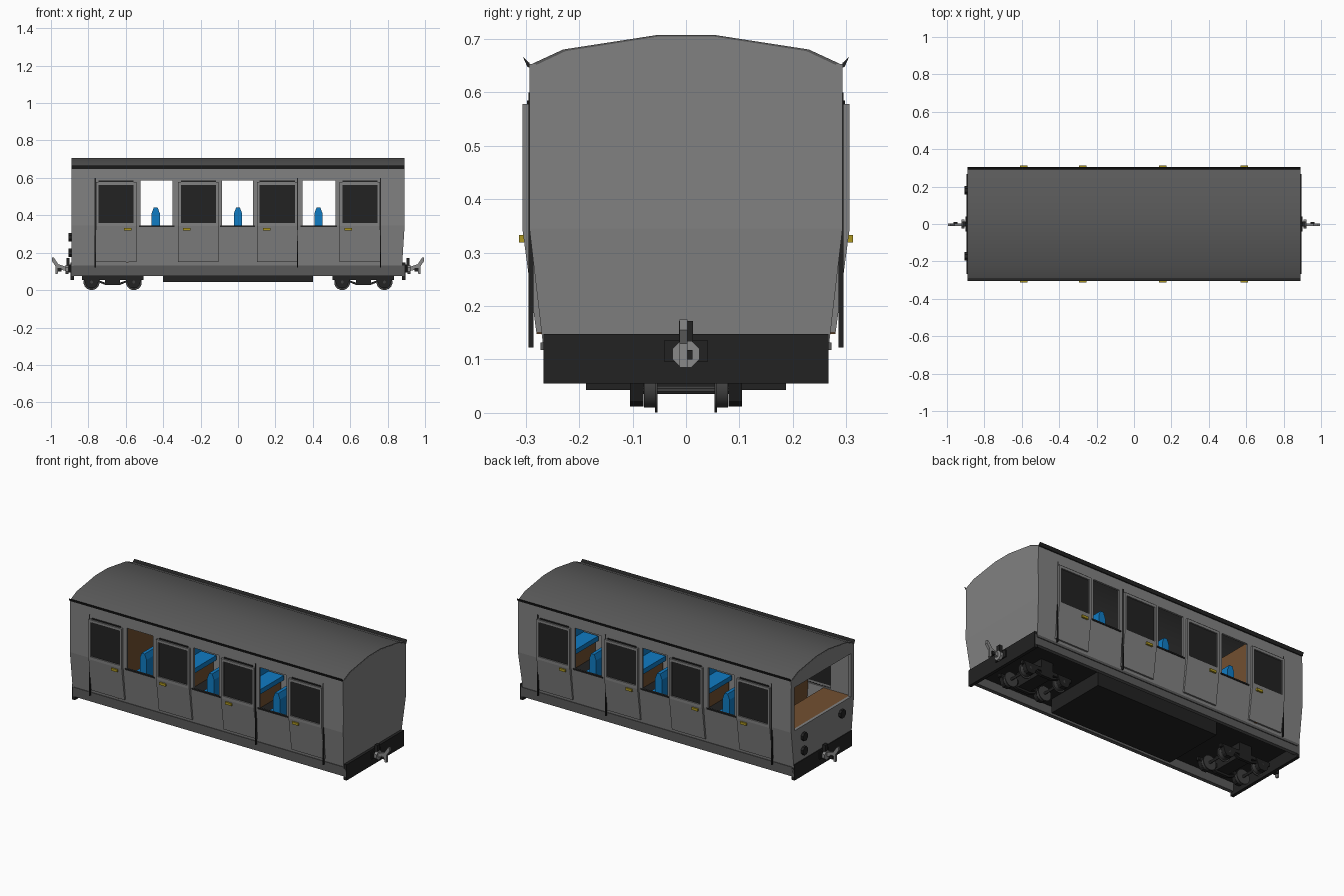
import bpy, bmesh, math

if "Cube" in bpy.data.objects:
    bpy.data.objects.remove(bpy.data.objects["Cube"])

COLOURS = {
    "body grey": (0.22, 0.22, 0.22), "roof grey": (0.10, 0.10, 0.10),
    "black": (0.016, 0.016, 0.016), "seat blue": (0.005, 0.20, 0.55),
    "wood brown": (0.17, 0.08, 0.03), "brass": (0.42, 0.31, 0.015),
    "coupler grey": (0.25, 0.25, 0.25), "wheel grey": (0.05, 0.05, 0.05),
}
mats = {}
for n, c in COLOURS.items():
    mats[n] = bpy.data.materials.new(n)
    mats[n].diffuse_color = (*c, 1)

parts = {}


def prism(part, mat, pts, a0, a1, axis="x"):
    """Extrude a profile along x (pts are y,z) or along y (pts are x,z)."""
    bm = parts.setdefault(part, (bmesh.new(), mat))[0]
    rings = []
    for a in (a0, a1):
        rings.append([bm.verts.new((a, p, z) if axis == "x" else (p, a, z)) for p, z in pts])
    n = len(pts)
    bm.faces.new(rings[0])
    bm.faces.new(rings[1][::-1])
    for i in range(n):
        j = (i + 1) % n
        bm.faces.new((rings[0][i], rings[0][j], rings[1][j], rings[1][i]))


def box(part, mat, x0, x1, y0, y1, z0, z1):
    prism(part, mat, [(y0, z0), (y1, z0), (y1, z1), (y0, z1)], x0, x1)


def disc(part, mat, c, r, a0, a1, axis, n=8):
    pts = [(c[0] + r * math.cos((i + .5) * math.tau / n),
            c[1] + r * math.sin((i + .5) * math.tau / n)) for i in range(n)]
    prism(part, mat, pts, a0, a1, axis)


L = 0.89
G, D, K = "body grey", "roof grey", "black"
SILL, HEAD, EAVE = 0.345, 0.585, 0.653
doors = [-0.652, -0.212, 0.21, 0.652]
windows = [(-0.52, -0.35), (-0.085, 0.08), (0.345, 0.52)]
gaps = sorted(windows + [(d - .094, d + .094) for d in doors])

for s in (-1, 1):
    def prof(*p):
        return [(s * y, z) for y, z in p]

    # side wall: sloping lower panel, pillars between openings, top rail
    prism("side_walls", G, prof((.268, .13), (.293, SILL), (.281, SILL), (.256, .13)), -L, L)
    x = -L
    for g0, g1 in gaps + [(L, L)]:
        prism("side_walls", G, prof((.293, SILL), (.293, HEAD), (.281, HEAD), (.281, SILL)), x, g0)
        x = g1
    prism("side_walls", G, prof((.293, HEAD), (.293, EAVE), (.281, EAVE), (.281, HEAD)), -L, L)
    # rain gutter
    prism("gutters", K, prof((.29, .645), (.297, .648), (.305, .666), (.293, .655)), -L, L)
    # doors with raised window frames, dark blinds and brass handles
    for d in doors:
        prism("doors", G, prof((.28, .15), (.306, .343), (.29, .343), (.266, .15)), d - .108, d + .108)
        for a, b, z0, z1 in ((-.108, -.094, .343, .578), (.094, .108, .343, .578),
                             (-.094, .094, .343, .36), (-.094, .094, .562, .578)):
            prism("doors", G, prof((.29, z0), (.306, z0), (.306, z1), (.29, z1)), d + a, d + b)
        prism("door_windows", K, prof((.29, .345), (.298, .345), (.298, HEAD), (.29, HEAD)),
              d - .094, d + .094)
    for h in (-.59, -.275, .155, .59):
        prism("door_handles", "brass", prof((.29, .319), (.313, .319), (.313, .333), (.29, .333)),
              h - .02, h + .02)
    # window sills and thin door-edge strips
    for a, b in windows:
        prism("window_sills", K, prof((.285, .338), (.297, .338), (.297, .346), (.285, .346)),
              a - .01, b + .01)
    for e in (-.763, .319, .761):
        prism("door_strips", K, prof((.285, .122), (.295, .122), (.295, .60), (.285, .60)),
              e - .003, e + .003)
    # underframe side beams
    prism("side_beams", D, prof((.245, .075), (.267, .075), (.267, .132), (.245, .132)), -L, L)
    prism("side_beams", D, prof((.25, .118), (.272, .118), (.272, .132), (.25, .132)), -L + .01, L - .01)

# roof shell
arc = [(-.295, .650), (-.23, .68), (-.055, .707), (.055, .707), (.23, .68), (.295, .650)]
inner = [(y * .96, z - .012) for y, z in arc[::-1]]
prism("roof", D, arc + inner, -L, L)

# solid end wall and driving end wall with a wide window
gable = [(y * .98, z - .003) for y, z in arc]
low = [(-.268, .13), (.268, .13), (.293, SILL), (-.293, SILL)]
prism("end_walls", G, low, L - .016, L + .001)
prism("end_walls", G, [(.293, SILL), (-.293, SILL)] + gable, L - .016, L + .001)
prism("end_walls", G, low, -L - .001, -L + .016)
prism("end_walls", G, [(.293, .60), (-.293, .60)] + gable, -L - .001, -L + .016)
for s in (-1, 1):
    box("end_walls", G, -L - .001, -L + .016, s * .262, s * .293, SILL, .60)

# the foot of the rear end leans inward
for name in ("end_walls", "side_walls"):
    for v in parts[name][0].verts:
        if v.co.x > .86 and v.co.z < .2:
            v.co.x -= .014

# floor, end beams, equipment box
box("floor", K, -.88, .87, -.258, .258, .125, .148)
for s in (-1, 1):
    box("end_beams", K, s * .876, s * .895, -.267, .267, .055, .148)
box("underfloor_box", K, -.40, .40, -.187, .187, .043, .126)

# interior: cab partition, desk, back-to-back benches
box("partition", "wood brown", -.60, -.585, -.28, .28, .148, .65)
box("cab_desk", "wood brown", -.875, -.70, -.279, .279, .31, .342)
for c in (-.44, 0, .43):
    prism("seat_backs", "seat blue", [(c - .022, .24), (c + .022, .24), (c + .022, .41), (c + .010, .442),
                                      (c - .010, .442), (c - .022, .41)], -.255, .255, "y")
    box("seat_cushions", "seat blue", c - .12, c + .12, -.255, .255, .24, .268)
    box("seat_bases", "wood brown", c - .105, c + .105, -.25, .25, .148, .24)
box("seat_backs", "seat blue", .845, .873, -.255, .255, .24, .44)
box("seat_cushions", "seat blue", .75, .86, -.255, .255, .24, .268)
box("seat_bases", "wood brown", .765, .86, -.25, .25, .148, .24)

# bogies: wheels, axles, axle boxes, springs and frames
W = "wheel grey"
for b in (-.67, .67):
    for ax in (b - .113, b + .113):
        disc("axles", W, (ax, .043), .008, -.105, .105, "y")
        for s in (-1, 1):
            disc("wheels", W, (ax, .043), .043, s * .053, s * .058, "y", 16)
            disc("wheels", W, (ax, .043), .034, s * .058, s * .079, "y", 16)
            prism("axle_boxes", K, [(ax - .028, .022), (ax - .015, .012), (ax + .015, .012), (ax + .028, .022),
                                    (ax + .045, .07), (ax - .045, .07)], s * .08, s * .105, "y")
    for s in (-1, 1):
        box("bogie_frames", K, b - .165, b + .165, s * .082, s * .1, .055, .075)
        prism("springs", K, [(b - .09, .058), (b - .04, .04), (b + .04, .04), (b + .09, .058),
                             (b + .09, .048), (b + .04, .028), (b - .04, .028), (b - .09, .048)],
              s * .085, s * .103, "y")
    box("bogie_frames", K, b - .04, b + .04, -.1, .1, .04, .126)

# couplers at both ends
C = "coupler grey"
for s in (-1, 1):
    def sx(*p):
        return [(s * x, z) for x, z in p]
    box("coupler_mounts", K, s * .893, s * .902, -.04, .04, .095, .136)
    box("coupler_mounts", K, s * .90, s * .918, -.013, .013, .095, .172)
    disc("coupler_discs", C, (0, .11), .027, s * .905, s * .922, "x")
    prism("coupler_hooks", C, sx((.92, .102), (.958, .112), (.965, .085), (.977, .085), (.977, .13),
                                 (.995, .155), (.995, .175), (.985, .175), (.96, .138), (.92, .125)),
          -.012, .003, "y")
    box("coupler_mounts", K, s * .945, s * .965, -.012, .012, .10, .118)

# lamps on the driving end
for y, z in ((.18, .283), (.18, .20), (-.172, .283)):
    disc("end_lamps", K, (y, z), .025, -L - .016, -L + .005, "x")

# turn every collected part into an object
for name, (bm, mat) in parts.items():
    bmesh.ops.recalc_face_normals(bm, faces=bm.faces)
    me = bpy.data.meshes.new(name)
    bm.to_mesh(me)
    bm.free()
    me.materials.append(mats[mat])
    ob = bpy.data.objects.new(name, me)
    bpy.context.collection.objects.link(ob)
    if name in ("roof", "wheels"):
        bpy.context.view_layer.objects.active = ob
        ob.select_set(True)
        bpy.ops.object.shade_smooth_by_angle(angle=math.radians(30))
        ob.select_set(False)

for m in bpy.data.materials:
    if m.users and not m.is_grease_pencil:
        m.use_nodes = True
        m.node_tree.nodes["Principled BSDF"].inputs["Base Color"].default_value = m.diffuse_color
